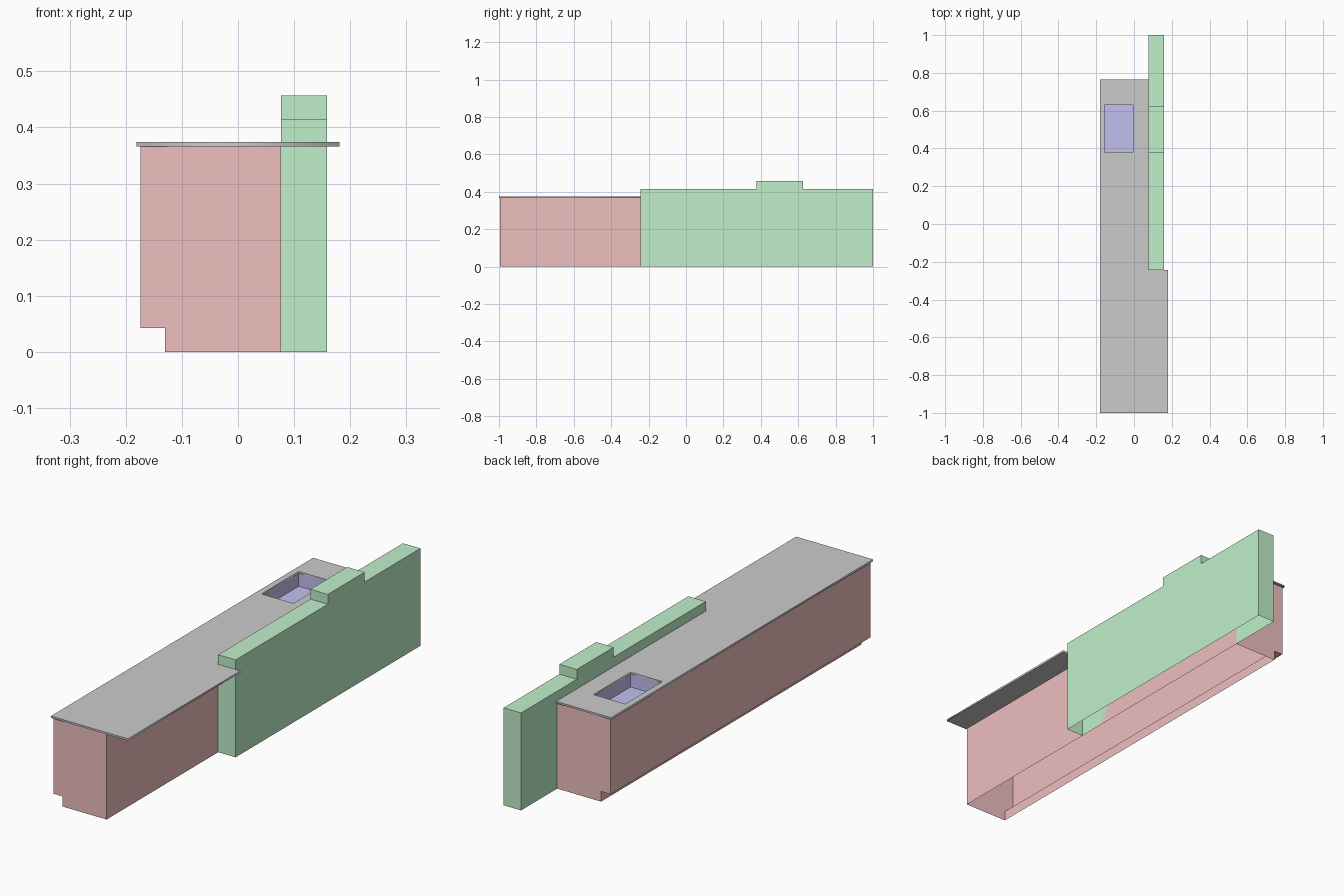
import bpy, bmesh
from mathutils import Vector

if "Cube" in bpy.data.objects:
    bpy.data.objects.remove(bpy.data.objects["Cube"])


def material(name, rgb):
    mat = bpy.data.materials.new(name)
    mat.diffuse_color = (*rgb, 1)
    mat.use_nodes = True
    mat.node_tree.nodes["Principled BSDF"].inputs["Base Color"].default_value = mat.diffuse_color
    return mat


def shell(name, profile, sweep, open_levels, mat):
    """Sweep a closed profile and leave the flat faces at open_levels (z) open."""
    bm = bmesh.new()
    face = bm.faces.new([bm.verts.new(p) for p in profile])
    ext = bmesh.ops.extrude_face_region(bm, geom=[face], use_keep_orig=True)
    moved = [v for v in ext["geom"] if isinstance(v, bmesh.types.BMVert)]
    bmesh.ops.translate(bm, verts=moved, vec=Vector(sweep))
    bmesh.ops.recalc_face_normals(bm, faces=bm.faces)
    gone = [f for f in bm.faces
            if any(all(abs(v.co.z - z) < 1e-5 for v in f.verts) for z in open_levels)]
    bmesh.ops.delete(bm, geom=gone, context='FACES')
    mesh = bpy.data.meshes.new(name)
    bm.to_mesh(mesh)
    bm.free()
    mesh.materials.append(mat)
    obj = bpy.data.objects.new(name, mesh)
    bpy.context.collection.objects.link(obj)
    return obj


red = material("cabinet_red", (0.86, 0.52, 0.52))
green = material("wall_green", (0.53, 0.87, 0.59))
blue = material("basin_blue", (0.55, 0.53, 0.87))

LEFT, WALL_L, WALL_R = -0.174, 0.077, 0.159
WALL_FRONT = -0.243
UNDER, TOP = 0.366, 0.374
SX0, SX1, SY0, SY1 = -0.155, -0.005, 0.38, 0.63

# Cabinet with toe kick along the left, open underneath and under the counter
cabinet = [(LEFT, 0.043), (-0.13, 0.043), (-0.13, 0), (WALL_L, 0),
           (WALL_L, UNDER), (LEFT, UNDER)]
shell("cabinet", [(x, -0.994, z) for x, z in cabinet], (0, 1.751, 0), (0, UNDER), red)

# Half-height wall with a raised step beside the sink, open underneath
wall = [(WALL_FRONT, 0), (1, 0), (1, 0.415), (0.625, 0.415), (0.625, 0.457),
        (0.377, 0.457), (0.377, 0.415), (WALL_FRONT, 0.415)]
shell("half_wall", [(WALL_L, y, z) for y, z in wall], (WALL_R - WALL_L, 0, 0), (0,), green)

# Sink basin, open on top
basin = [(SX0, SY0), (SX1, SY0), (SX1, SY1), (SX0, SY1)]
shell("sink_basin", [(x, y, 0.311) for x, y in basin], (0, 0, UNDER - 0.311), (UNDER,), blue)

# L-shaped countertop: filled outline with the sink opening left out
outline = [(-0.181, -1), (0.181, -1), (0.181, WALL_FRONT), (WALL_L, WALL_FRONT),
           (WALL_L, 0.764), (-0.181, 0.764)]
curve = bpy.data.curves.new("countertop", 'CURVE')
curve.dimensions = '2D'
curve.fill_mode = 'BOTH'
curve.extrude = (TOP - UNDER) / 2
for loop in (outline, basin):
    spline = curve.splines.new('POLY')
    spline.points.add(len(loop) - 1)
    for point, (x, y) in zip(spline.points, loop):
        point.co = (x, y, 0, 1)
    spline.use_cyclic_u = True
counter = bpy.data.objects.new("countertop", curve)
counter.location.z = (TOP + UNDER) / 2
bpy.context.collection.objects.link(counter)
bpy.context.view_layer.objects.active = counter
counter.select_set(True)
bpy.ops.object.convert(target='MESH')
